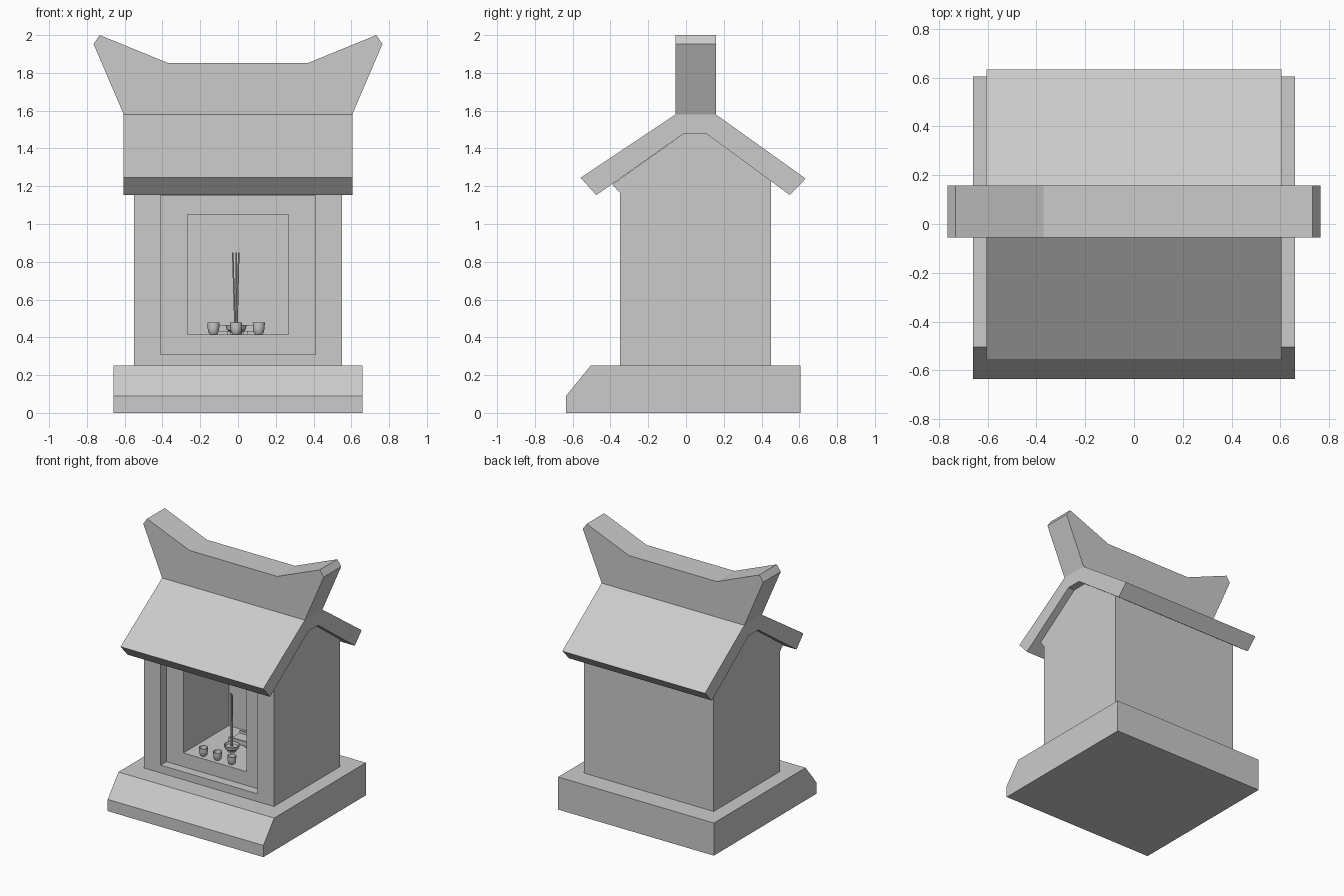
import bpy, bmesh, math
from mathutils import Vector

if "Cube" in bpy.data.objects:
    bpy.data.objects.remove(bpy.data.objects["Cube"])


def finish(name, bm):
    bmesh.ops.recalc_face_normals(bm, faces=bm.faces)
    me = bpy.data.meshes.new(name)
    bm.to_mesh(me)
    bm.free()
    ob = bpy.data.objects.new(name, me)
    bpy.context.collection.objects.link(ob)
    return ob


def extrude(name, pts, axis, lo, hi):
    """Extrude a profile: (y, z) points along x, or (x, z) points along y."""
    bm = bmesh.new()
    put = (lambda p, d: (d, p[0], p[1])) if axis == 'x' else (lambda p, d: (p[0], d, p[1]))
    face = bm.faces.new([bm.verts.new(put(p, lo)) for p in pts])
    geom = bmesh.ops.extrude_face_region(bm, geom=[face])['geom']
    shift = Vector((hi - lo, 0, 0)) if axis == 'x' else Vector((0, hi - lo, 0))
    bmesh.ops.translate(bm, vec=shift, verts=[v for v in geom if isinstance(v, bmesh.types.BMVert)])
    return finish(name, bm)


def box(name, x0, x1, y0, y1, z0, z1):
    return extrude(name, [(y0, z0), (y0, z1), (y1, z1), (y1, z0)], 'x', x0, x1)


def lathe(name, profile, loc, sides=16):
    """Revolve (radius, z) points around z, closing the ends with caps."""
    bm = bmesh.new()
    rings = [[bm.verts.new((r * math.cos(2 * math.pi * i / sides),
                            r * math.sin(2 * math.pi * i / sides), z))
              for i in range(sides)] for r, z in profile]
    for a, b in zip(rings, rings[1:]):
        for i in range(sides):
            j = (i + 1) % sides
            bm.faces.new((a[i], a[j], b[j], b[i]))
    bm.faces.new(rings[0])
    bm.faces.new(rings[-1])
    ob = finish(name, bm)
    ob.location = loc
    bpy.context.view_layer.objects.active = ob
    ob.select_set(True)
    bpy.ops.object.shade_smooth_by_angle(angle=math.radians(35))
    ob.select_set(False)
    return ob


def cut(target, cutter):
    cutter.hide_render = True
    mod = target.modifiers.new("cut", 'BOOLEAN')
    mod.operation, mod.solver, mod.object = 'DIFFERENCE', 'EXACT', cutter
    bpy.context.view_layer.objects.active = target
    bpy.ops.object.modifier_apply(modifier=mod.name)
    bpy.data.objects.remove(cutter)


# plinth with sloped front
extrude("plinth", [(-.635, 0), (-.635, .09), (-.505, .25), (.605, .25), (.605, 0)], 'x', -.66, .66)

# gabled house with stepped front opening
house = extrude("house", [(-.35, .25), (-.35, 1.165), (-.39, 1.21), (-.01, 1.48),
                          (.105, 1.48), (.45, 1.227), (.45, .25)], 'x', -.55, .55)
cut(house, box("frame_cutter", -.41, .41, -.5, -.28, .31, 1.15))
cut(house, box("niche_cutter", -.267, .267, -.4, .27, .415, 1.05))

# pitched roof
extrude("roof", [(-.475, 1.153), (-.558, 1.245), (-.055, 1.58), (.158, 1.58),
                 (.634, 1.24), (.55, 1.153), (.105, 1.48), (-.01, 1.48)], 'x', -.605, .605)

# ridge with upturned horns
half = [(.605, 1.58), (.765, 1.953), (.732, 2.0), (.372, 1.853)]
extrude("ridge", half + [(-x, z) for x, z in reversed(half)], 'y', -.055, .158)

# row of offering cups
cup = [(.018, 0), (.027, .012), (.031, .035), (.032, .063),
       (.028, .063), (.026, .035), (.016, .014)]
for i, x in enumerate((-.13, -.01, .11)):
    lathe(f"offering_cup_{i + 1}", cup, (x, -.232, .415))

# incense bowl and sticks
lathe("incense_bowl", [(.03, 0), (.03, .01), (.05, .025), (.056, .05), (.05, .05), (.044, .035)],
      (-.01, -.06, .415))
for i, lean in enumerate((-.018, .002, .014)):
    stick = lathe(f"incense_stick_{i + 1}", [(.004, 0), (.004, .41)], (-.01 + lean * .3, -.06, .44), 6)
    stick.rotation_euler = ((i - 1) * .03, math.atan(lean * .7 / .41), 0)

# low offering tray on feet, with raised rim
box("tray", -.10, .09, .03, .17, .43, .445)
for y in (.03, .16):
    box("tray_rim", -.10, .09, y, y + .01, .445, .465)
for x in (-.055, .03):
    box("tray_foot", x, x + .02, .04, .16, .415, .43)
